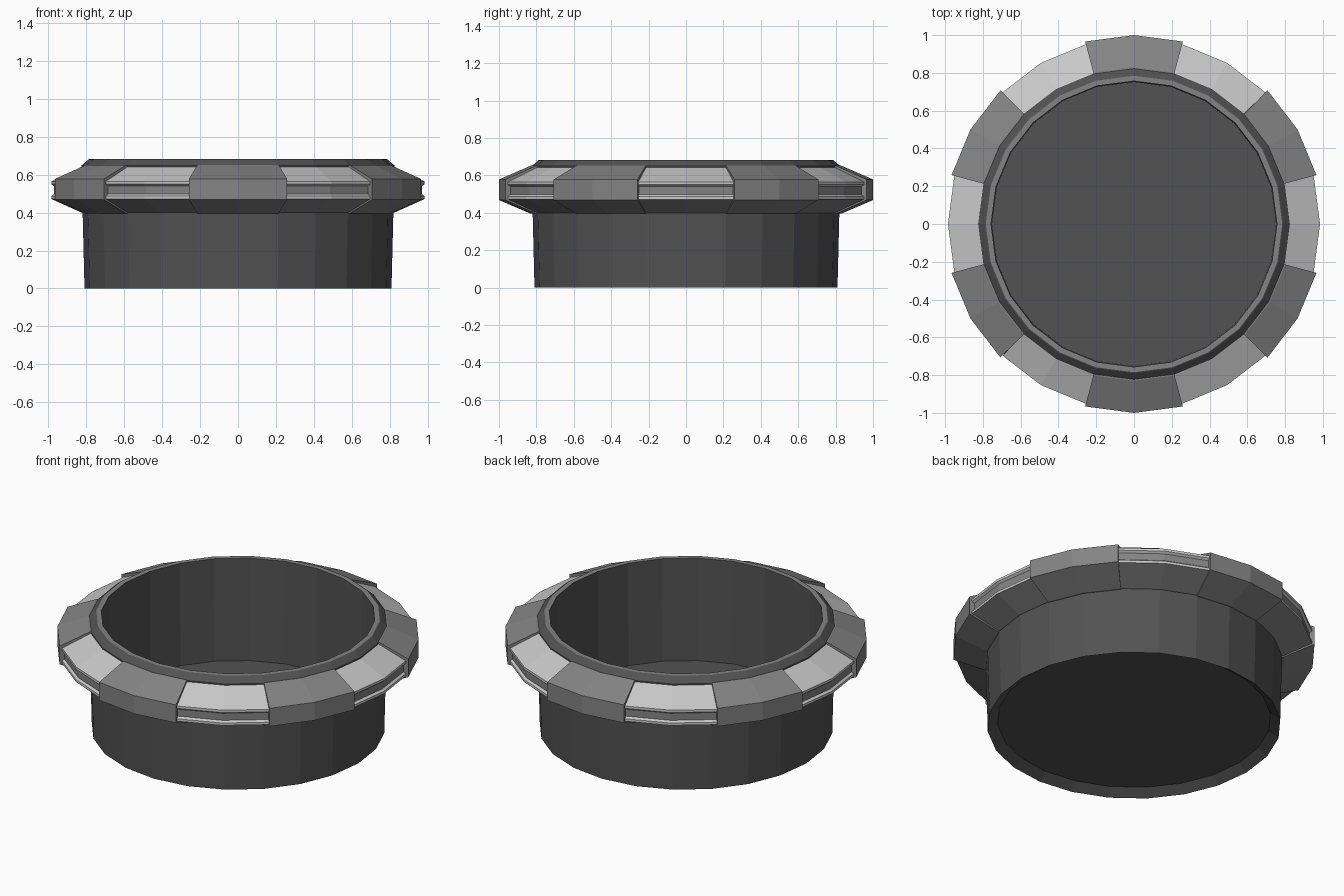
import bpy, bmesh, math

if "Cube" in bpy.data.objects:
    bpy.data.objects.remove(bpy.data.objects["Cube"])

SIDES = 24


def material(name, v):
    m = bpy.data.materials.new(name)
    m.diffuse_color = (v, v, v, 1)
    m.use_nodes = True
    m.node_tree.nodes["Principled BSDF"].inputs["Base Color"].default_value = m.diffuse_color
    return m


DARK = material("dark grey", 0.085)
MID = material("mid grey", 0.23)
LIGHT = material("light grey", 0.58)


def sweep(name, profile, mats, start, steps, closed, slots):
    """Turn an (r, z) profile about z in 15 degree steps; slots colours each profile edge."""
    bm = bmesh.new()
    full = steps == SIDES
    rings = []
    for i in range(steps if full else steps + 1):
        a = start + i * math.tau / SIDES
        rings.append([bm.verts.new((r * math.cos(a), r * math.sin(a), z)) for r, z in profile])
    n = len(profile)
    for i in range(steps):
        a, b = rings[i], rings[(i + 1) % len(rings)]
        for j in range(n if closed else n - 1):
            k = (j + 1) % n
            f = bm.faces.new((a[j], b[j], b[k], a[k]))
            f.material_index = slots[j]
    if closed and not full:
        bm.faces.new(rings[0])
        bm.faces.new(rings[-1][::-1])
    if not closed:
        # floor disc closes the last ring of the shell
        bm.faces.new([ring[-1] for ring in rings])
        bm.faces.new([ring[0] for ring in rings][::-1])
    bmesh.ops.recalc_face_normals(bm, faces=bm.faces)
    me = bpy.data.meshes.new(name)
    bm.to_mesh(me)
    bm.free()
    for m in mats:
        me.materials.append(m)
    ob = bpy.data.objects.new(name, me)
    bpy.context.collection.objects.link(ob)
    return ob


# Cup: recessed underside, tapered wall, bevelled rim, inner wall and floor
cup = [(0.755, 0.04), (0.81, 0.0), (0.82, 0.40), (0.825, 0.65), (0.79, 0.68),
       (0.785, 0.682), (0.757, 0.682), (0.752, 0.06)]
sweep("cup_body", cup, [DARK, MID], 0, SIDES, False, [0, 0, 0, 0, 0, 1, 0])

# Ring of twelve blocks, plain and grooved in turn
plain = [(0.80, 0.395), (0.83, 0.395), (1.0, 0.468), (1.0, 0.578), (0.83, 0.652), (0.80, 0.652)]
grooved = [(0.80, 0.40), (0.825, 0.40), (0.985, 0.472), (0.985, 0.487), (0.972, 0.497),
           (0.972, 0.54), (0.985, 0.55), (0.985, 0.565), (0.825, 0.642), (0.80, 0.642)]
for k in range(12):
    start = math.radians(30 * k - 15)
    if k % 2:
        sweep(f"plain_block_{k}", plain, [MID], start, 2, True, [0] * 6)
    else:
        sweep(f"grooved_block_{k}", grooved, [LIGHT, MID], start, 2, True,
              [1, 1, 0, 0, 1, 0, 0, 0, 0, 0])
